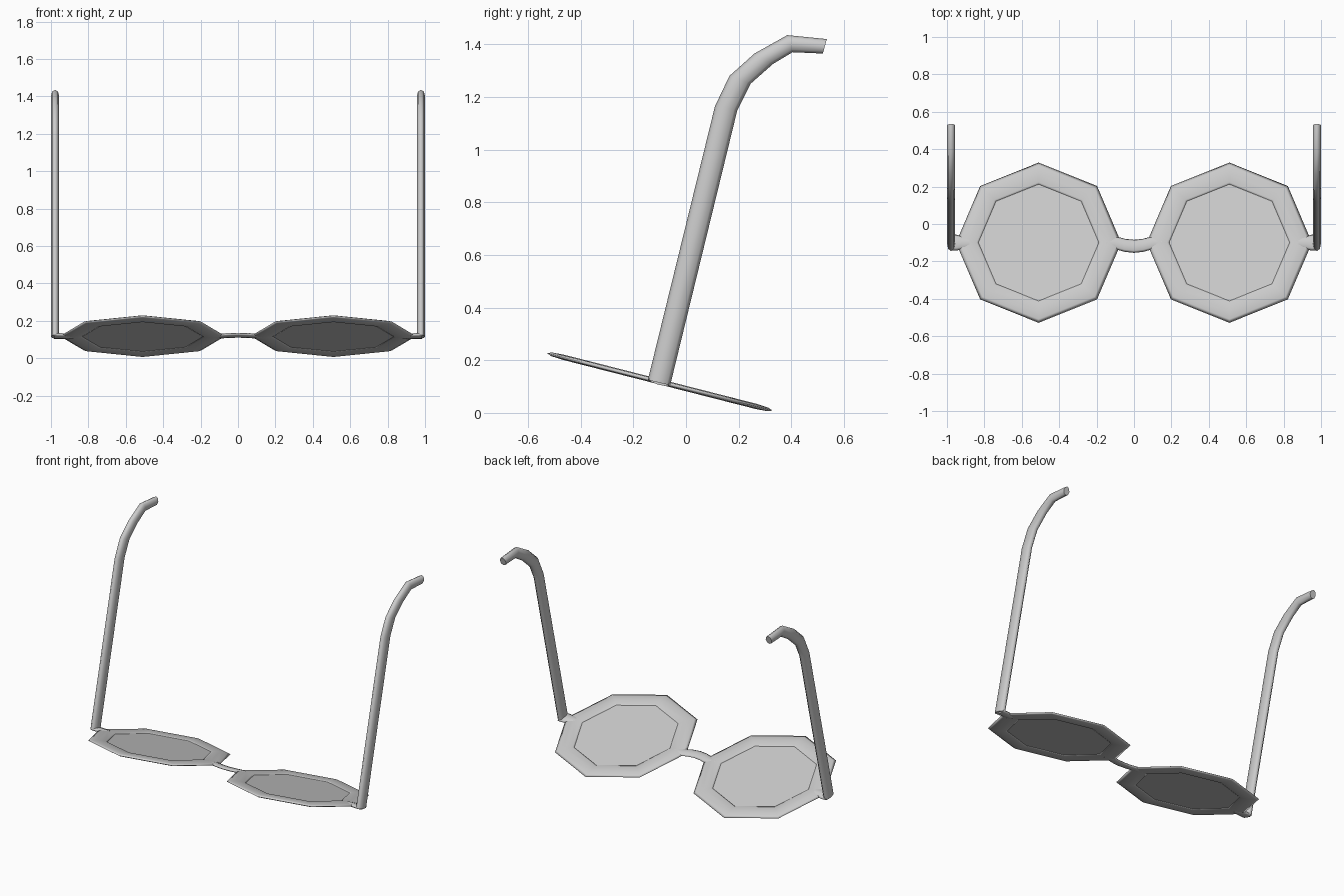
import bpy, bmesh, math
from mathutils import Matrix, Vector

cube = bpy.data.objects.get("Cube")
if cube:
    bpy.data.objects.remove(cube, do_unlink=True)

TILT = Matrix.Translation((0, -0.1, 0.118)) @ Matrix.Rotation(math.radians(-14.3), 4, "X")
SIDES = 8


def material(name, rgb):
    m = bpy.data.materials.new(name)
    m.use_nodes = True
    m.diffuse_color = (*rgb, 1)
    m.node_tree.nodes["Principled BSDF"].inputs["Base Color"].default_value = (*rgb, 1)
    return m


grey = material("light grey", (0.6, 0.6, 0.6))


def finish(name, bm, matrix=None):
    if matrix:
        bm.transform(matrix)
    bmesh.ops.recalc_face_normals(bm, faces=bm.faces)
    mesh = bpy.data.meshes.new(name)
    bm.to_mesh(mesh)
    bm.free()
    mesh.materials.append(grey)
    bpy.context.collection.objects.link(bpy.data.objects.new(name, mesh))


def sweep(name, sections, closed=False, matrix=None):
    """Skin oval sections, each given as centre, half-width and half-thickness vectors."""
    bm = bmesh.new()
    rings = []
    for c, u, v in sections:
        angles = [math.tau * i / SIDES for i in range(SIDES)]
        rings.append([bm.verts.new(Vector(c) + Vector(u) * math.cos(a) + Vector(v) * math.sin(a))
                      for a in angles])
    following = rings[1:] + (rings[:1] if closed else [])
    for a, b in zip(rings, following):
        for i in range(SIDES):
            j = (i + 1) % SIDES
            bm.faces.new((a[i], a[j], b[j], b[i])).smooth = True
    if not closed:
        bm.faces.new(rings[0])
        bm.faces.new(rings[-1])
    finish(name, bm, matrix)


# Earpiece edges in side profile: (rear y, z), (front y, z)
arm_edges = [((-0.145, 0.125), (-0.06, 0.105)), ((0.11, 1.165), (0.195, 1.15)),
             ((0.165, 1.28), (0.245, 1.25)), ((0.26, 1.365), (0.33, 1.325)),
             ((0.385, 1.435), (0.405, 1.37)), ((0.535, 1.42), (0.52, 1.365))]

for side, label in ((1, "left"), (-1, "right")):
    # Octagonal rim with a flattened oval section
    rim = []
    for i in range(8):
        a = math.tau * i / 8
        d = Vector((math.cos(a), math.sin(a), 0))
        rim.append((Vector((0.51 * side, 0, 0)) + d * 0.378, d * 0.064, (0, 0, 0.01)))
    sweep(label + "_rim", rim, True, TILT)

    # Flat octagonal lens
    bm = bmesh.new()
    bmesh.ops.create_cone(bm, cap_ends=True, segments=8, radius1=0.325, radius2=0.325, depth=0.006,
                          matrix=Matrix.Translation((0.51 * side, 0, 0)) @ Matrix.Rotation(math.pi / 8, 4, "Z"))
    # Align a corner with the rim's corners
    corner = max(bm.verts, key=lambda v: v.co.y).co
    turn = math.pi / 2 - math.atan2(corner.y, corner.x - 0.51 * side)
    bmesh.ops.rotate(bm, verts=bm.verts, cent=(0.51 * side, 0, 0), matrix=Matrix.Rotation(turn, 3, "Z"))
    finish(label + "_lens", bm, TILT)

    # Hinge stub between rim and earpiece
    sweep(label + "_hinge", [((x * side, 0, 0), (0, w, 0), (0, 0, 0.012))
                             for x, w in ((0.88, 0.03), (0.925, 0.038), (0.95, 0.044), (0.985, 0.044))],
          matrix=TILT)

    # Earpiece with hooked end
    arm = []
    for p, q in arm_edges:
        p, q = Vector((0.978 * side, *p)), Vector((0.978 * side, *q))
        arm.append(((p + q) / 2, (p - q) / 2, (0.022, 0, 0)))
    sweep(label + "_earpiece", arm)

# Bowed nose bridge
bridge = []
for x in (-0.15, -0.1, -0.05, 0, 0.05, 0.1, 0.15):
    bow = 0.02 * math.cos(x / 0.1 * math.pi / 2) if abs(x) < 0.1 else 0
    bridge.append(((x, -bow, 0), (0, 0.036, 0), (0, 0, 0.01)))
sweep("nose_bridge", bridge, matrix=TILT)
